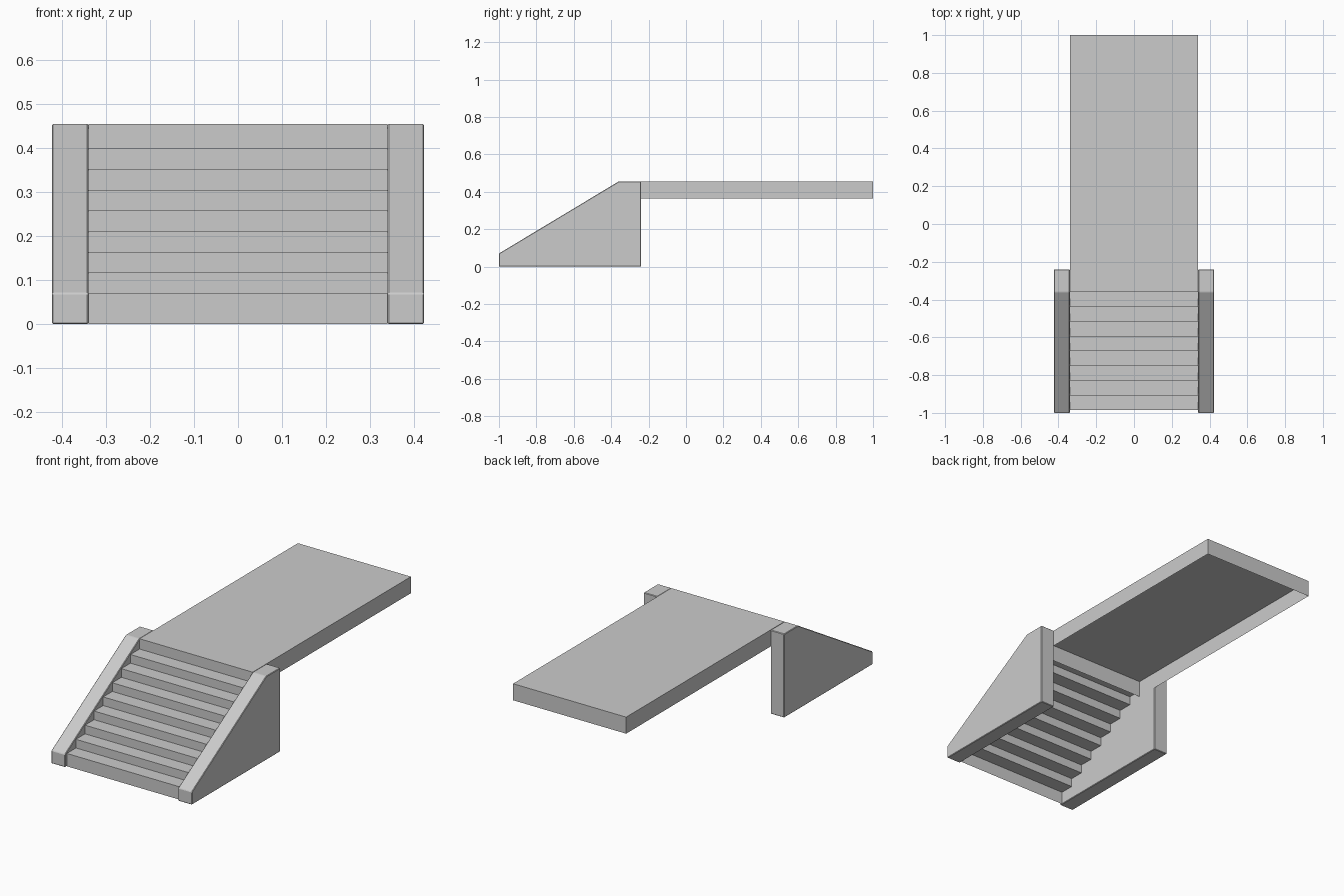
import bpy, bmesh

if "Cube" in bpy.data.objects:
    bpy.data.objects.remove(bpy.data.objects["Cube"])

HALF = 0.34          # half width of steps and deck
TOP = 0.455          # deck height
DECK_FRONT = -0.36


def finish(name, bm):
    mesh = bpy.data.meshes.new(name)
    bm.to_mesh(mesh)
    bm.free()
    obj = bpy.data.objects.new(name, mesh)
    bpy.context.collection.objects.link(obj)
    return obj


def side_wall(name, x0, x1):
    # sloping cheek wall: side profile extruded along x
    profile = [(-1, 0), (-0.24, 0), (-0.24, TOP), (DECK_FRONT, TOP), (-1, 0.07)]
    bm = bmesh.new()
    face = bm.faces.new([bm.verts.new((x0, y, z)) for y, z in profile])
    ext = bmesh.ops.extrude_face_region(bm, geom=[face])
    moved = [v for v in ext["geom"] if isinstance(v, bmesh.types.BMVert)]
    bmesh.ops.translate(bm, verts=moved, vec=(x1 - x0, 0, 0))
    bmesh.ops.recalc_face_normals(bm, faces=bm.faces)
    obj = finish(name, bm)
    bevel = obj.modifiers.new("soft_edges", "BEVEL")
    bevel.width = 0.003
    bevel.segments = 1
    return obj


side_wall("right_wall", HALF, 0.423)
side_wall("left_wall", -0.423, -HALF)

# steps: open zigzag sheet of risers and treads
count = 8
front, first, rise = -0.985, 0.07, 0.047
depth = (DECK_FRONT - front) / count
path = [(front, 0)]
for i in range(count):
    z = first + i * rise
    path += [(front + i * depth, z), (front + (i + 1) * depth, z)]
bm = bmesh.new()
rows = [[bm.verts.new((x, y, z)) for x in (-HALF, HALF)] for y, z in path]
for a, b in zip(rows, rows[1:]):
    bm.faces.new((a[0], a[1], b[1], b[0]))
finish("steps", bm)

# deck: shallow box, hollow and open underneath
bm = bmesh.new()
bmesh.ops.create_cube(bm, size=1)
low = 0.365
for v in bm.verts:
    v.co = (v.co.x * 2 * HALF,
            1 if v.co.y > 0 else DECK_FRONT,
            TOP if v.co.z > 0 else low)
bm.normal_update()
bottom = [f for f in bm.faces if f.normal.z < -0.5]
bmesh.ops.delete(bm, geom=bottom, context="FACES_ONLY")
finish("deck", bm)
